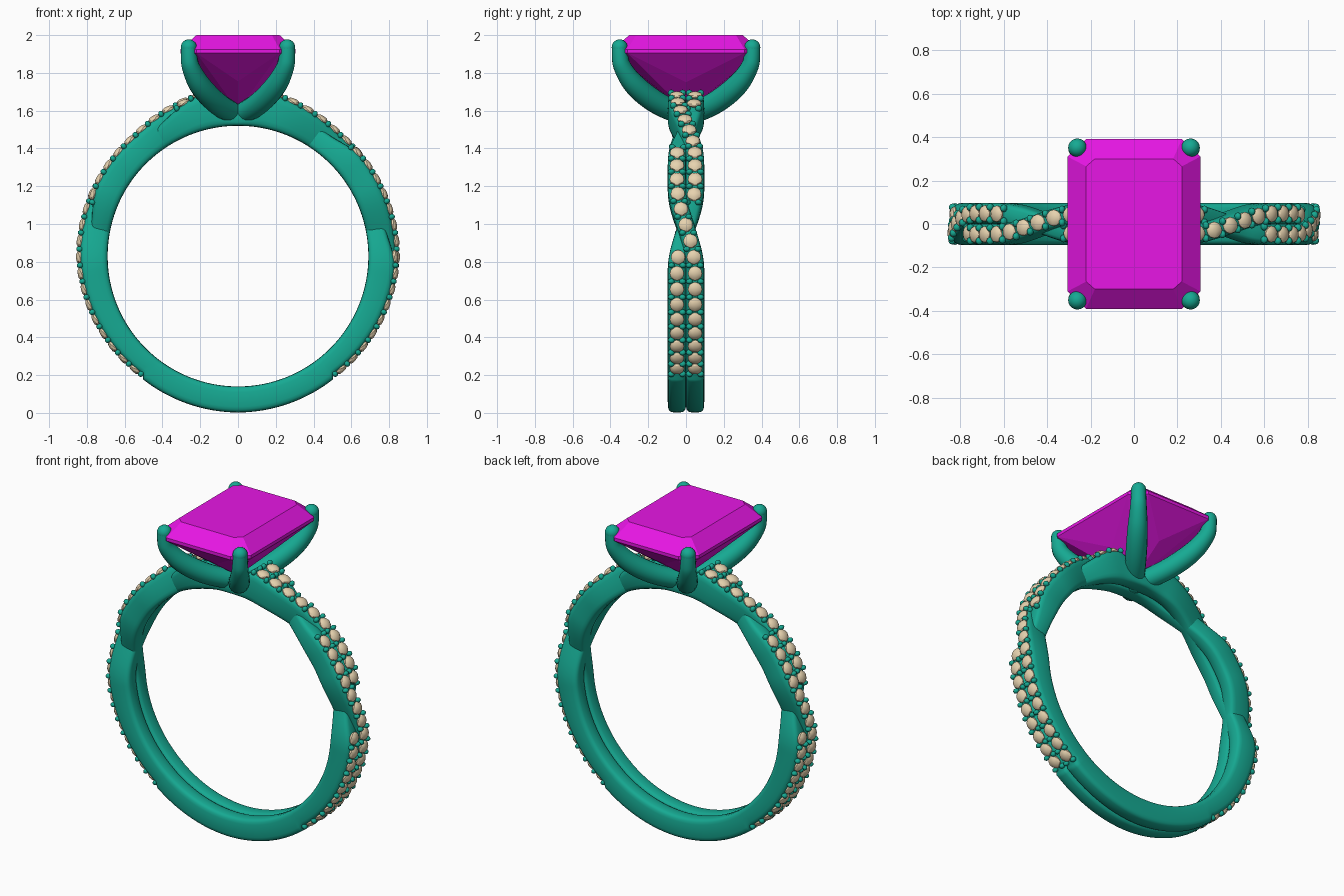
import bpy, bmesh
from math import sin, cos, pi, radians, copysign
from mathutils import Matrix, Vector

if "Cube" in bpy.data.objects:
    bpy.data.objects.remove(bpy.data.objects["Cube"])

CZ, R_IN = 0.83, 0.69          # finger hole centre height and radius
HALF_TURN = Matrix.Rotation(pi, 4, 'Z')


def material(name, rgb):
    m = bpy.data.materials.new(name)
    m.diffuse_color = (*rgb, 1)
    m.use_nodes = True
    m.node_tree.nodes["Principled BSDF"].inputs["Base Color"].default_value = m.diffuse_color
    return m


METAL = material("teal_metal", (0.008, 0.40, 0.29))
MAGENTA = material("magenta_stone", (0.80, 0.008, 0.78))
CREAM = material("cream_stone", (0.80, 0.65, 0.43))


def finish(bm, name, mat, angle=None):
    bmesh.ops.recalc_face_normals(bm, faces=bm.faces[:])
    me = bpy.data.meshes.new(name)
    bm.to_mesh(me)
    bm.free()
    me.materials.append(mat)
    ob = bpy.data.objects.new(name, me)
    bpy.context.collection.objects.link(ob)
    if angle:
        bpy.ops.object.select_all(action='DESELECT')
        ob.select_set(True)
        bpy.context.view_layer.objects.active = ob
        bpy.ops.object.shade_smooth_by_angle(angle=radians(angle))
    return ob


def lerp_table(table, t):
    for (a, va), (b, vb) in zip(table, table[1:]):
        if t <= b:
            return va + (vb - va) * max(0, t - a) / (b - a)
    return table[-1][1]


# Strand path: parallel below, then two crossings on the shoulder
def weave(t):
    if t < -6: return 1
    if t < 28: return cos(pi * (t + 6) / 34)
    if t < 38: return -1
    if t < 76: return -cos(pi * (t - 38) / 38)
    return 1


OUTER = [(-90, .828), (-52, .824), (-51, .803), (0, .836), (50, .835),
         (68, .86), (79, .878), (87, .79), (90, .77)]


def is_under(t, sign):
    return (sign < 0) if t < 33 else (sign > 0)


def strand(t, sign):
    """Lateral offset and outer radius of a strand at angle t (degrees)."""
    w = weave(t)
    r = lerp_table(OUTER, t)
    if is_under(t, sign) and t < 78:
        r -= 0.04 * (1 - w * w)
    return sign * 0.048 * w, r


# Twisted band: rounded-rectangle section swept round, half a ring at a time
bm = bmesh.new()
N = 20
angles = [-90 + 1.5 * i for i in range(121)]
for sign in (1, -1):
    for turn in (Matrix.Identity(4), HALF_TURN):
        rings = []
        for t in angles:
            y, r_out = strand(t, sign)
            a, ring = radians(t), []
            for k in range(N):
                c, s = cos(2 * pi * k / N), sin(2 * pi * k / N)
                py = y + 0.049 * copysign(abs(c) ** 0.5, c)
                pr = (R_IN + r_out) / 2 + (r_out - R_IN) / 2 * copysign(abs(s) ** 0.5, s)
                ring.append(bm.verts.new(turn @ Vector((pr * cos(a), py, CZ + pr * sin(a)))))
            rings.append(ring)
        for p, q in zip(rings, rings[1:]):
            for k in range(N):
                bm.faces.new((p[k], p[(k + 1) % N], q[(k + 1) % N], q[k]))
bmesh.ops.remove_doubles(bm, verts=bm.verts[:], dist=0.0005)
finish(bm, "twisted_band", METAL, 50)

# Small stones and the setting beads between them
stones, beads = bmesh.new(), bmesh.new()
STEP, START, COUNT = 5.9, -47.6, 22


def place(bm, t, y, r, size, sub):
    a = radians(t)
    for turn in (Matrix.Identity(4), HALF_TURN):
        m = (turn @ Matrix.Translation((r * cos(a), y, CZ + r * sin(a)))
             @ Matrix.Rotation(-a, 4, 'Y') @ Matrix.Diagonal((*size, 1)))
        bmesh.ops.create_icosphere(bm, subdivisions=sub, radius=1, matrix=m)


def hidden(t, sign):
    return is_under(t, sign) and abs(weave(t)) < 0.75


for sign in (1, -1):
    for i in range(COUNT + 1):
        t = START + STEP * i
        if i < COUNT and not hidden(t, sign):
            y, r = strand(t, sign)
            place(stones, t, y, r + 0.002, (0.021, 0.039, 0.039), 2)
        tb = t - STEP / 2
        if not hidden(tb, sign):
            y, r = strand(tb, sign)
            for side in (-1, 1):
                place(beads, tb, y + side * 0.030, r + 0.004, (0.018, 0.018, 0.015), 2)
finish(stones, "small_stones", CREAM, 20)
finish(beads, "setting_beads", METAL, 60)

# Centre stone: cut-corner rectangle with table, girdle and pointed pavilion
bm = bmesh.new()


def octagon(x, y, cx, cy, z):
    pts = [(x, -cy), (x, cy), (cx, y), (-cx, y), (-x, cy), (-x, -cy), (-cx, -y), (cx, -y)]
    return [bm.verts.new((px, py, z)) for px, py in pts]


table = octagon(0.22, 0.30, 0.18, 0.265, 2.0)
crown = octagon(0.305, 0.39, 0.22, 0.31, 1.925)
girdle = octagon(0.305, 0.39, 0.22, 0.31, 1.905)
bm.faces.new(table)
for hi, lo in ((table, crown), (crown, girdle)):
    for k in range(8):
        bm.faces.new((hi[k], hi[(k + 1) % 8], lo[(k + 1) % 8], lo[k]))
culet = bm.verts.new((0, 0, 1.6))
tips = [bm.verts.new(p) for p in ((.165, 0, 1.75), (0, .22, 1.755), (-.165, 0, 1.75), (0, -.22, 1.755))]
for k in range(4):
    a, b, c = girdle[2 * k], girdle[2 * k + 1], girdle[(2 * k + 2) % 8]
    bm.faces.new((a, b, tips[k]))
    bm.faces.new((b, c, culet))
    bm.faces.new((b, culet, tips[k]))
    bm.faces.new((c, tips[(k + 1) % 4], culet))
finish(bm, "centre_stone", MAGENTA)

# Four claws: tapered curves rising from the base of the head
PATH = [(0, 1.575, .055), (.14, 1.61, .06), (.33, 1.72, .06), (.425, 1.83, .047),
        (.437, 1.89, .043), (.437, 1.935, .042)]
for sx in (-1, 1):
    for sy in (-1, 1):
        cu = bpy.data.curves.new("claw", 'CURVE')
        cu.dimensions = '3D'
        cu.bevel_depth, cu.bevel_resolution, cu.use_fill_caps = 1, 6, True
        sp = cu.splines.new('NURBS')
        sp.points.add(len(PATH) - 1)
        for p, (d, z, r) in zip(sp.points, PATH):
            p.co = (sx * d * 0.596, sy * d * 0.803, z, 1)
            p.radius = r
        sp.use_endpoint_u, sp.order_u, sp.resolution_u = True, 3, 8
        cu.materials.append(METAL)
        ob = bpy.data.objects.new("claw", cu)
        bpy.context.collection.objects.link(ob)
        bpy.ops.object.select_all(action='DESELECT')
        ob.select_set(True)
        bpy.context.view_layer.objects.active = ob
        bpy.ops.object.convert(target='MESH')
        bpy.ops.object.shade_smooth_by_angle(angle=radians(50))

# Rounded claw tips and the small base where the claws meet
bm = bmesh.new()
for sx in (-1, 1):
    for sy in (-1, 1):
        bmesh.ops.create_uvsphere(bm, u_segments=20, v_segments=12, radius=0.0425,
                                  matrix=Matrix.Translation((sx * .2605, sy * .351, 1.935)))
bmesh.ops.create_uvsphere(bm, u_segments=20, v_segments=12, radius=0.058,
                          matrix=Matrix.Translation((0, 0, 1.578)))
finish(bm, "claw_tips_and_base", METAL, 60)
